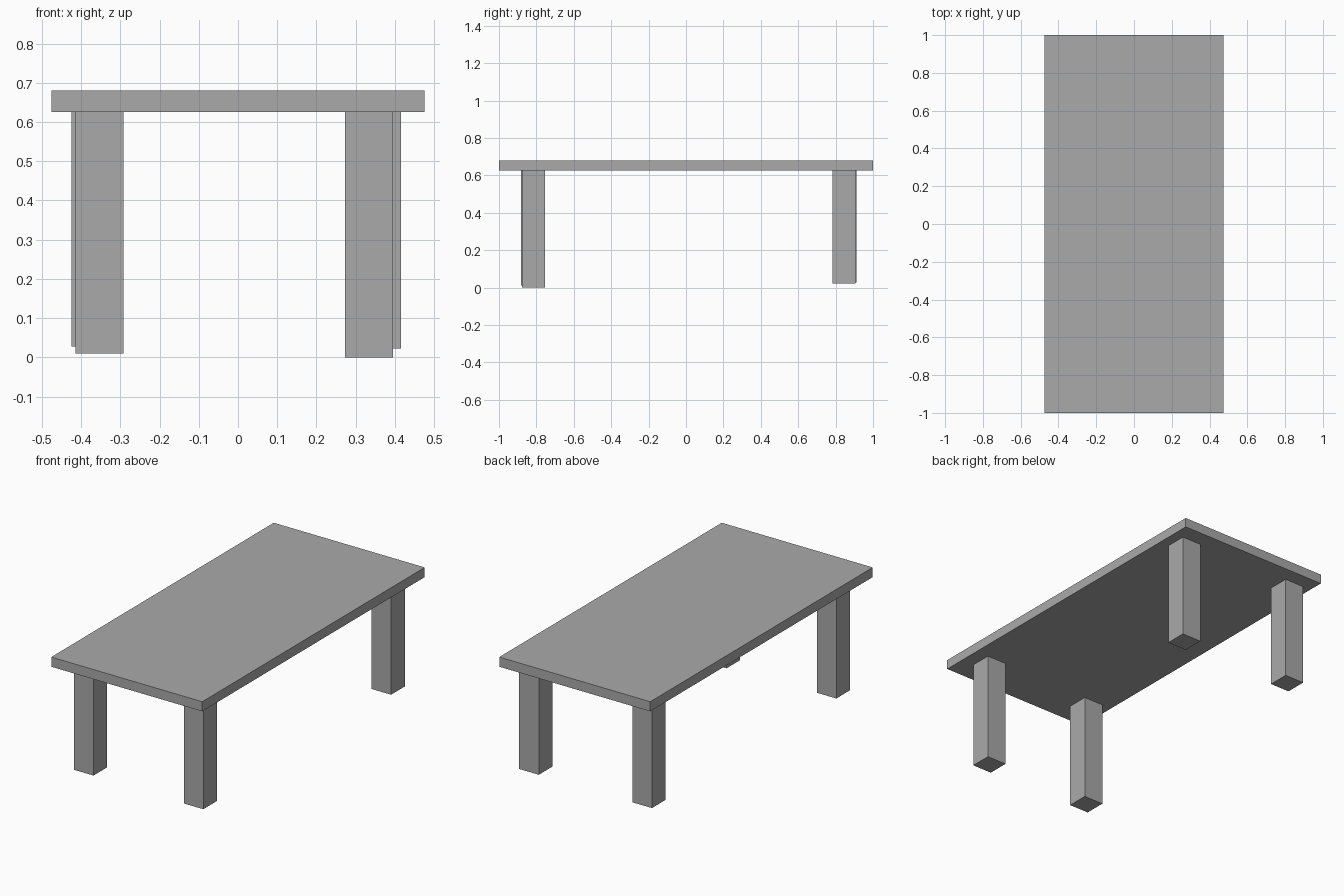
import bpy

if "Cube" in bpy.data.objects:
    bpy.data.objects.remove(bpy.data.objects["Cube"], do_unlink=True)

# Single matte grey for the whole table
grey = bpy.data.materials.new("matte_grey")
grey.use_nodes = True
colour = (0.4, 0.4, 0.4, 1)
grey.diffuse_color = colour
grey.node_tree.nodes["Principled BSDF"].inputs["Base Color"].default_value = colour


def box(name, centre, size):
    bpy.ops.mesh.primitive_cube_add(size=1, location=centre)
    obj = bpy.context.object
    obj.name = name
    obj.scale = size
    bpy.ops.object.transform_apply(location=False, rotation=False, scale=True)
    obj.data.materials.append(grey)
    return obj


TOP = 0.68
UNDERSIDE = 0.625
LEG = 0.123

# Tabletop slab
box("tabletop", (0, 0, (TOP + UNDERSIDE) / 2), (0.95, 2, TOP - UNDERSIDE))

# Legs, slightly uneven in placement and length: x, y, foot height
legs = {
    "front_left_leg": (0.334, -0.815, 0),
    "front_right_leg": (-0.353, -0.821, 0.01),
    "back_left_leg": (0.354, 0.844, 0.023),
    "back_right_leg": (-0.363, 0.851, 0.028),
}
for name, (x, y, foot) in legs.items():
    box(name, (x, y, (foot + UNDERSIDE) / 2), (LEG, LEG, UNDERSIDE - foot))
